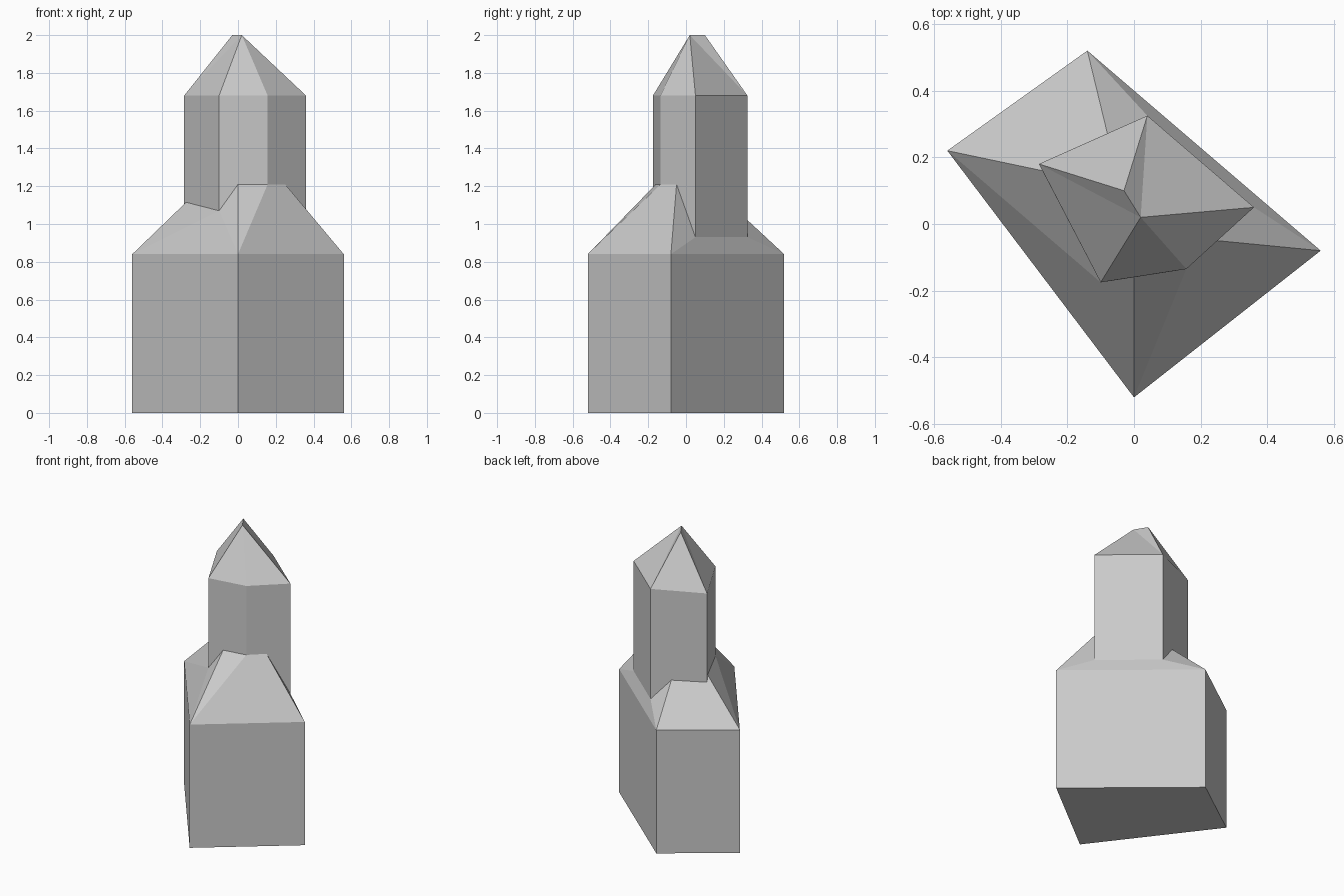
import bpy

if "Cube" in bpy.data.objects:
    bpy.data.objects.remove(bpy.data.objects["Cube"])


def make_object(name, verts, faces):
    mesh = bpy.data.meshes.new(name)
    mesh.from_pydata(verts, [], faces)
    mesh.update()
    obj = bpy.data.objects.new(name, mesh)
    bpy.context.collection.objects.link(obj)
    return obj


EAVES, SHOULDER, TIP = 0.84, 1.68, 2.0

# Footprint of the lower block: front, right, back, left corners
plan = [(0.0, -0.52), (0.56, -0.08), (-0.14, 0.52), (-0.56, 0.22)]

# Line where the sloping roof meets the tower, counter-clockwise
seam = [(-0.10, -0.175, 1.07), (0.0, -0.16, 1.21), (0.157, -0.135, 1.21),
        (0.25, -0.05, 1.21), (0.36, 0.05, 0.93), (0.04, 0.325, 0.93),
        (-0.08, 0.272, 1.07), (-0.285, 0.18, 1.075), (-0.275, 0.16, 1.115)]

# Lower block with its irregular hipped roof (0-3 floor, 4-7 eaves, 8-16 seam)
verts = [(x, y, z) for z in (0, EAVES) for x, y in plan] + seam
faces = [(3, 2, 1, 0)]
faces += [(i, (i + 1) % 4, (i + 1) % 4 + 4, i + 4) for i in range(4)]
faces += [(4, 5, 11, 10), (5, 12, 11), (5, 6, 13, 12), (6, 14, 13),
          (6, 7, 16, 15, 14), (7, 8, 16), (7, 4, 8), (4, 9, 8), (4, 10, 9)]
make_object("lower_block", verts, faces)

# Five-sided tower standing on the seam, with a short-ridged cap
corners = [0, 2, 4, 5, 7]
n = len(seam)
verts = seam + [(seam[c][0], seam[c][1], SHOULDER) for c in corners]
verts += [(0.02, 0.02, TIP), (-0.03, 0.10, TIP)]
faces = []
for k, start in enumerate(corners):
    end = corners[k + 1] if k < 4 else n
    foot = [i % n for i in range(start, end + 1)]
    faces.append(foot + [n + (k + 1) % 5, n + k])
a, b = n + 5, n + 6
faces += [(n, n + 1, a), (n + 1, n + 2, a), (n + 2, n + 3, a),
          (n + 3, b, a), (n + 3, n + 4, b), (n + 4, n, a), (n + 4, a, b)]
make_object("tower", verts, faces)
